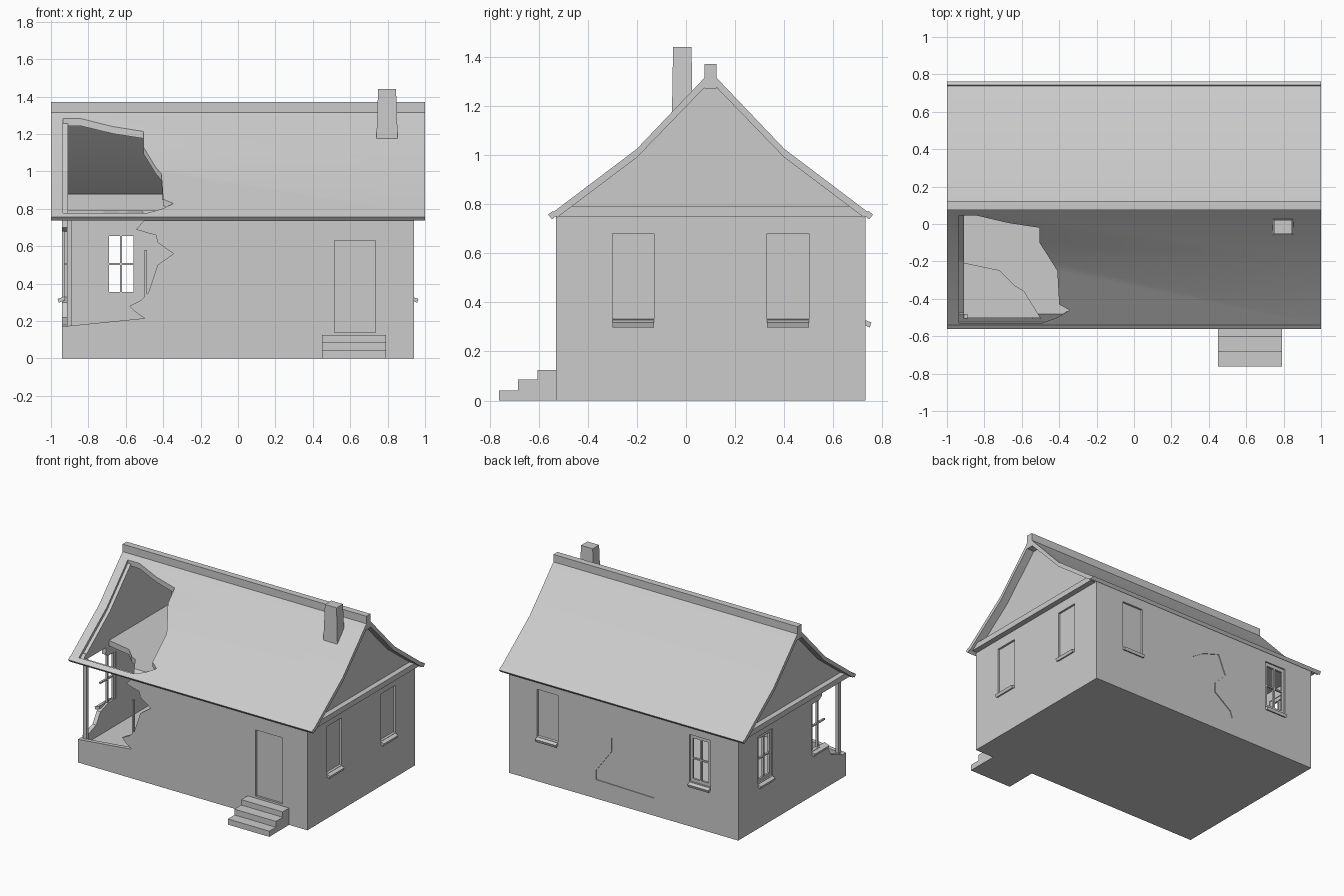
import bpy, bmesh
from mathutils import Vector

if "Cube" in bpy.data.objects:
    bpy.data.objects.remove(bpy.data.objects["Cube"])


def prism(name, pts, axis, a, b):
    """Extrude a 2D outline along an axis from a to b."""
    place = {'x': lambda p, t: (t, p[0], p[1]),
             'y': lambda p, t: (p[0], t, p[1]),
             'z': lambda p, t: (p[0], p[1], t)}[axis]
    bm = bmesh.new()
    lo = [bm.verts.new(place(p, a)) for p in pts]
    hi = [bm.verts.new(place(p, b)) for p in pts]
    bm.faces.new(lo)
    bm.faces.new(hi)
    n = len(pts)
    for i in range(n):
        j = (i + 1) % n
        bm.faces.new((lo[i], lo[j], hi[j], hi[i]))
    bmesh.ops.recalc_face_normals(bm, faces=bm.faces)
    me = bpy.data.meshes.new(name)
    bm.to_mesh(me)
    bm.free()
    ob = bpy.data.objects.new(name, me)
    bpy.context.collection.objects.link(ob)
    return ob


def box(name, x0, x1, y0, y1, z0, z1):
    return prism(name, [(x0, y0), (x1, y0), (x1, y1), (x0, y1)], 'z', z0, z1)


def cut(ob, cutter):
    """Boolean difference, applied; the cutter is removed."""
    mod = ob.modifiers.new('cut', 'BOOLEAN')
    mod.solver = 'EXACT'
    mod.object = cutter
    bpy.context.view_layer.objects.active = ob
    bpy.ops.object.modifier_apply(modifier=mod.name)
    bpy.data.objects.remove(cutter)


X, YF, YB, T, FLOOR = 0.94, -0.53, 0.73, 0.03, 0.13
W, Z0, Z1 = 0.085, 0.33, 0.68          # window half width, bottom, top

# Hollow walls with a solid base
walls = box('walls', -X, X, YF, YB, 0, 0.75)
cut(walls, box('room', -X + T, X - T, YF + T, YB - T, FLOOR, 0.9))


def window(side, c, opened, frame=True):
    """Window on side 'left', 'right' or 'back', centred on c."""
    axis = 'y' if side == 'back' else 'x'
    face, out = {'back': (YB, 1), 'right': (X, 1), 'left': (-X, -1)}[side]
    depth = 0.06 if opened else 0.015
    rect = lambda u0, u1, v0, v1: [(u0, v0), (u1, v0), (u1, v1), (u0, v1)]
    cut(walls, prism('c', rect(c - W, c + W, Z0, Z1), axis,
                     face - out * depth, face + out * 0.05))
    # Sloping sill
    s = [(face - out * 0.015, 0.312), (face + out * 0.018, 0.298),
         (face + out * 0.025, 0.318), (face - out * 0.015, 0.333)]
    if axis == 'x':
        prism(side + '_window_sill', s, 'y', c - W, c + W)
    else:
        prism(side + '_window_sill', s, 'x', c - W, c + W)
    if not opened:
        return
    # Frame and glazing bars
    a, b = face - out * 0.025, face - out * 0.01
    m = (Z0 + Z1) / 2
    bars = [(c - 0.006, c + 0.006, Z0, Z1), (c - W, c + W, m - 0.005, m + 0.005)]
    if frame:
        bars += [(c - W, c - W + 0.02, Z0, Z1), (c + W - 0.02, c + W, Z0, Z1),
                 (c - W, c + W, Z0, Z0 + 0.025), (c - W, c + W, Z1 - 0.025, Z1)]
    else:
        bars += [(c + W - 0.02, c + W, Z0, Z1)]
    for r in bars:
        prism(side + '_window_bar', rect(*r), axis, a, b)


for c in (-0.215, 0.415):
    window('right', c, False)
window('left', 0.415, True)
window('left', -0.215, True, False)
window('back', 0.625, False)
window('back', -0.625, True)

# Door recess
cut(walls, box('c', 0.515, 0.735, YF - 0.05, YF + 0.015, 0.14, 0.63))

# Broken front wall
cut(walls, prism('c', [(-1.0, 0.165), (-0.5, 0.215), (-0.55, 0.25), (-0.58, 0.28),
                       (-0.52, 0.31), (-0.48, 0.35), (-0.44, 0.47), (-0.43, 0.50),
                       (-0.345, 0.56), (-0.43, 0.62), (-0.44, 0.66), (-0.48, 0.67),
                       (-0.545, 0.69), (-0.50, 0.74), (-0.50, 0.8), (-1.0, 0.8)],
                 'y', YF - 0.05, YF + 0.05))
# Broken left wall
cut(walls, prism('c', [(-0.6, 0.17), (-0.48, 0.18), (-0.36, 0.22), (-0.31, 0.30),
                       (-0.25, 0.32), (-0.20, 0.34), (-0.20, 0.67), (-0.25, 0.70),
                       (-0.24, 0.8), (-0.6, 0.8)], 'x', -X - 0.05, -X + 0.05))
# Chipped patch on the back wall
cut(walls, prism('c', [(0.10, 0.48), (0.10, 0.38), (0.225, 0.21), (0.225, 0.14),
                       (-0.25, 0.13), (-0.235, 0.18), (-0.10, 0.28), (-0.10, 0.35),
                       (-0.19, 0.44), (-0.13, 0.58), (0.0, 0.54)],
                 'y', YB - 0.006, YB + 0.05))

# Exposed corner post and splintered board
box('corner_post', -0.915, -0.89, -0.505, -0.48, FLOOR, 0.76)
box('splintered_board', -0.50, -0.487, YF + 0.005, YF + 0.02, 0.32, 0.58)

# Attic floor, broken at the front left
attic = prism('attic_floor', [(YF, 0.75), (YB, 0.75), (0.68, 0.79), (-0.48, 0.79)],
              'x', -0.98, 0.98)
cut(attic, prism('c', [(-0.91, -0.21), (-0.72, -0.25), (-0.64, -0.33), (-0.59, -0.36),
                       (-0.50, -0.505), (-0.91, -0.505)], 'z', 0.6, 0.9))
box('attic_knee_wall', -X + T, X - T, 0.52, 0.54, 0.785, 0.88)

# Gables
tri = [(-0.48, 0.785), (-0.2, 1.0), (0.1, 1.315), (0.4, 1.0), (0.68, 0.785)]
for side, a in (('left', -X), ('right', X - T)):
    prism(side + '_gable', tri, 'x', a, a + T)

# Flared roof with a hole
half = [(-0.54, 0.768), (-0.2, 1.025), (0.1, 1.34)]
under = [(0.1, 1.30), (-0.2, 0.99), (-0.525, 0.745)]
flip = lambda p: (0.2 - p[0], p[1])
roof = prism('roof', half + [flip(p) for p in half[1::-1]]
             + [flip(p) for p in under[:0:-1]] + under, 'x', -1, 1)
cut(roof, prism('c', [(-0.935, 0.045), (-0.84, 0.045), (-0.67, 0.005), (-0.505, -0.02),
                      (-0.505, -0.10), (-0.41, -0.25), (-0.40, -0.43), (-0.345, -0.46),
                      (-0.41, -0.50), (-0.49, -0.528), (-0.935, -0.528)],
                'z', 0.6, 1.6))
bpy.ops.object.select_all(action='DESELECT')
roof.select_set(True)
bpy.context.view_layer.objects.active = roof
bpy.ops.object.shade_smooth_by_angle(angle=0.5)

# Ridge cap and eave strips
box('ridge_cap', -1, 1, 0.076, 0.124, 1.27, 1.37)
eave = [(-0.562, 0.757), (-0.545, 0.738), (-0.525, 0.754), (-0.542, 0.772)]
prism('front_eave_strip', eave, 'x', -1, 1)
prism('back_eave_strip', [flip(p) for p in eave], 'x', -1, 1)

# Tapered chimney
chimney = box('chimney', 0.738, 0.856, -0.058, 0.028, 1.12, 1.44)
mid = Vector((0.797, -0.016, 0))
for v in chimney.data.vertices:
    if v.co.z > 1.4:
        v.co.x = mid.x + (v.co.x - mid.x) * 0.81
        v.co.y = mid.y + (v.co.y - mid.y) * 0.87

# Front steps
prism('front_steps', [(YF + 0.005, 0), (-0.762, 0), (-0.762, 0.042), (-0.685, 0.042),
                      (-0.685, 0.085), (-0.605, 0.085), (-0.605, 0.125),
                      (YF + 0.005, 0.125)], 'x', 0.45, 0.79)
